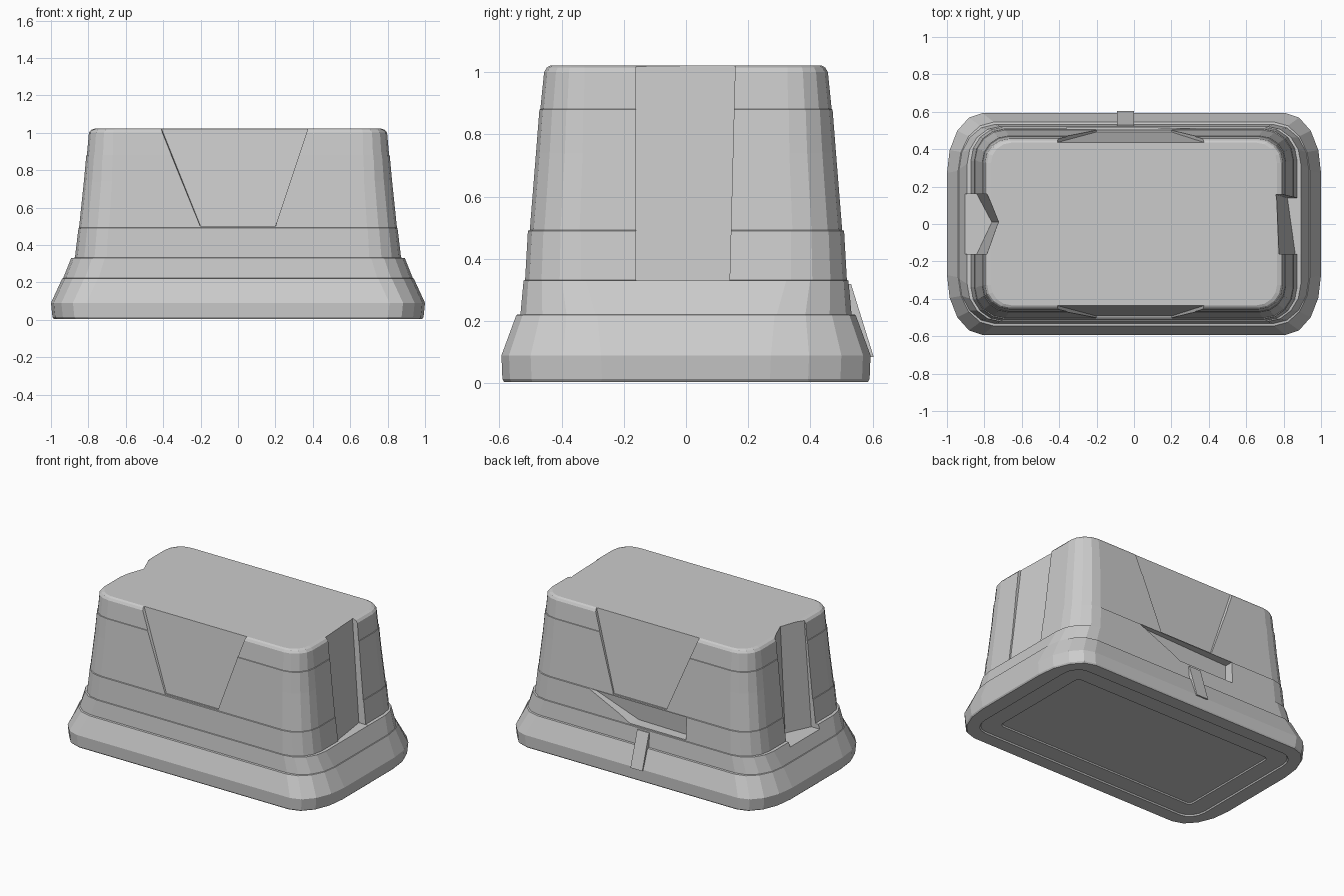
import bpy, bmesh
from math import sin, cos, pi

if "Cube" in bpy.data.objects:
    bpy.data.objects.remove(bpy.data.objects["Cube"])


def loft(name, rings):
    """Closed solid skinned through rings that all have the same point count."""
    bm = bmesh.new()
    vs = [[bm.verts.new(p) for p in r] for r in rings]
    n = len(vs[0])
    for a, b in zip(vs, vs[1:]):
        for i in range(n):
            j = (i + 1) % n
            bm.faces.new((a[i], a[j], b[j], b[i]))
    bm.faces.new(vs[0][::-1])
    bm.faces.new(vs[-1])
    bmesh.ops.recalc_face_normals(bm, faces=bm.faces)
    me = bpy.data.meshes.new(name)
    bm.to_mesh(me)
    bm.free()
    ob = bpy.data.objects.new(name, me)
    bpy.context.collection.objects.link(ob)
    return ob


def rounded(z, hx, hy, rx, ry, seg=4):
    """Rectangle outline at height z with elliptical corners."""
    pts = []
    for k, (sx, sy) in enumerate([(1, 1), (-1, 1), (-1, -1), (1, -1)]):
        for i in range(seg + 1):
            a = pi / 2 * (k + i / seg)
            pts.append((sx * (hx - rx) + rx * cos(a), sy * (hy - ry) + ry * sin(a), z))
    return pts


def slab(name, z0, low, z1, high):
    """Solid between two plan outlines."""
    return loft(name, [[(x, y, z0) for x, y in low], [(x, y, z1) for x, y in high]])


# Stool body: nearly flat underside, foot rim, flared base, tapered walls, top
profile = [
    (0.022, 0.76, 0.37, .03, .03), (0.014, 0.765, 0.375, .03, .03),
    (0.014, 0.88, 0.49, .10, .12), (0.005, 0.885, 0.495, .10, .12),
    (0.005, 0.985, 0.585, .19, .31), (0.014, 0.992, 0.59, .19, .32),
    (0.09, 1.00, 0.593, .19, .32), (0.22, 0.94, 0.545, .19, .26),
    (0.222, 0.935, 0.532, .19, .24), (0.33, 0.892, 0.522, .18, .20),
    (0.332, 0.872, 0.517, .17, .18), (0.49, 0.853, 0.508, .16, .17),
    (0.492, 0.850, 0.502, .16, .16), (0.74, 0.824, 0.482, .15, .15),
    (0.88, 0.811, 0.471, .14, .14), (0.882, 0.808, 0.468, .14, .14),
    (1.00, 0.797, 0.456, .13, .13), (1.015, 0.785, 0.447, .12, .12),
    (1.022, 0.765, 0.435, .11, .11),
]
body = loft("stool_body", [rounded(*p) for p in profile])

# Recesses in the four walls
cutters = [
    slab("left_notch_cutter", 0.30,
         [(-1.2, -.16), (-.84, -.16), (-.76, .01), (-.84, .16), (-1.2, .16)], 1.1,
         [(-1.2, -.16), (-.78, -.16), (-.72, .01), (-.78, .16), (-1.2, .16)]),
    slab("right_recess_cutter", 0.33,
         [(1.2, -.16), (.862, -.16), (.82, .14), (1.2, .14)], 1.1,
         [(1.2, -.16), (.765, -.16), (.752, .16), (1.2, .16)]),
    slab("back_slot_cutter", 0.34,
         [(-.36, .7), (-.36, .45), (.05, .44), (.1, .7)], 0.49,
         [(-.36, .7), (-.36, .45), (.38, .48), (.38, .7)]),
]
for name, s in (("front_panel_cutter", -1), ("back_panel_cutter", 1)):
    cutters.append(slab(
        name, 0.5,
        [(-.28, s * .8), (-.20, s * .492), (.20, s * .492), (.28, s * .8)], 1.1,
        [(-.44, s * .8), (-.44, s * .428), (.40, s * .428), (.40, s * .8)]))

for c in cutters:
    m = body.modifiers.new(c.name, 'BOOLEAN')
    m.operation = 'DIFFERENCE'
    m.solver = 'EXACT'
    m.object = c
    c.hide_render = True
    c.hide_set(True)

# Small tab on the back of the base
slab("back_tab", 0.085,
     [(-.09, .55), (0, .55), (0, .603), (-.09, .603)], 0.32,
     [(-.09, .48), (0, .48), (0, .53), (-.09, .53)])
